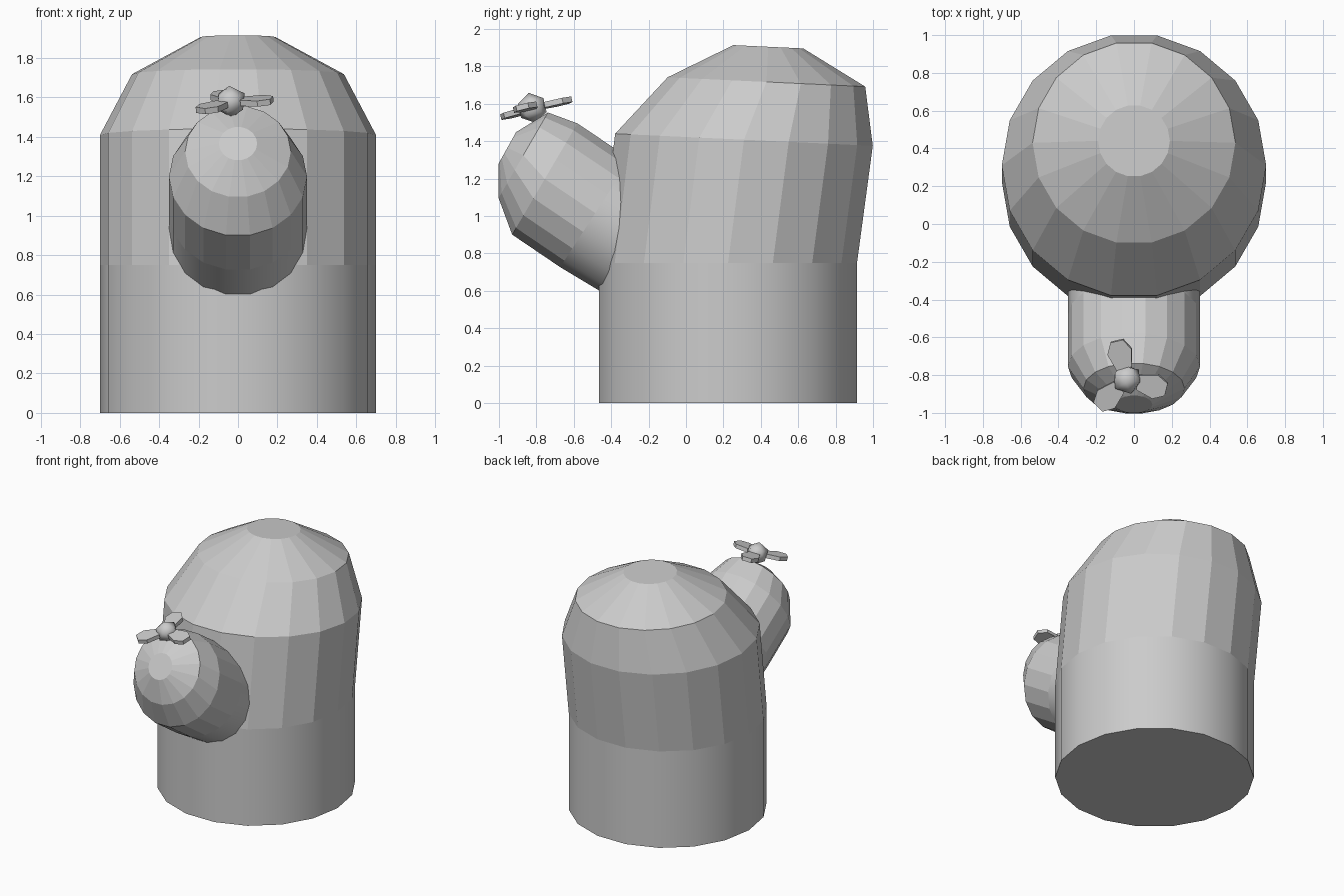
import bpy, bmesh
from math import sin, cos, radians, pi
from mathutils import Vector, Matrix

if "Cube" in bpy.data.objects:
    bpy.data.objects.remove(bpy.data.objects["Cube"])

SIDES = 18


def finish(bm, name):
    bmesh.ops.recalc_face_normals(bm, faces=bm.faces[:])
    mesh = bpy.data.meshes.new(name)
    bm.to_mesh(mesh)
    bm.free()
    obj = bpy.data.objects.new(name, mesh)
    bpy.context.collection.objects.link(obj)
    return obj


def loft(name, rings):
    """Skin rings of (y, z, radius, tilt); the first band is smooth, the rest flat."""
    bm = bmesh.new()
    loops = []
    for y, z, r, tilt in rings:
        t = radians(tilt)
        v = Vector((0, cos(t), -sin(t)))
        loop = []
        for k in range(SIDES):
            a = (k + 0.5) * 2 * pi / SIDES
            loop.append(bm.verts.new(Vector((r * sin(a), y, z)) + v * r * cos(a)))
        loops.append(loop)
    for i, (lo, hi) in enumerate(zip(loops, loops[1:])):
        for k in range(SIDES):
            n = (k + 1) % SIDES
            f = bm.faces.new((lo[k], lo[n], hi[n], hi[k]))
            f.smooth = i == 0
    bm.faces.new(loops[0])
    bm.faces.new(loops[-1])
    # keep the borders of the smooth band crisp
    for loop in loops[:2]:
        for k in range(SIDES):
            bm.edges.get((loop[k], loop[(k + 1) % SIDES])).smooth = False
    return finish(bm, name)


# main trunk, leaning back above the straight base
loft("cactus_trunk", [
    (0.225, 0.0, 0.70, 0), (0.225, 0.75, 0.70, 0), (0.31, 1.408, 0.70, 2.7),
    (0.43, 1.717, 0.537, 2.7), (0.44, 1.905, 0.19, 2.7)])

# side arm growing out of the front
loft("cactus_arm", [
    (-0.164, 0.823, 0.35, -59), (-0.485, 1.016, 0.35, -57), (-0.755, 1.198, 0.35, -59.6),
    (-0.87, 1.325, 0.268, -60), (-0.955, 1.365, 0.097, -61)])

# flower frame, tipped forward with the arm
normal = Vector((-0.085, -0.23, 1)).normalized()
place = Matrix.Translation((-0.037, -0.822, 1.578)) @ \
    Vector((0, 0, 1)).rotation_difference(normal).to_matrix().to_4x4()

# flower centre
bm = bmesh.new()
bmesh.ops.create_icosphere(bm, subdivisions=1, radius=0.082, matrix=place)
for f in bm.faces:
    f.smooth = True
finish(bm, "flower_centre")

# three flat hexagonal petals
outline = [(0.06, -0.04), (0.155, -0.066), (0.215, -0.034),
           (0.215, 0.034), (0.155, 0.066), (0.06, 0.04)]
for i, angle in enumerate((104, 224, 346)):
    m = place @ Matrix.Rotation(radians(angle), 4, 'Z')
    bm = bmesh.new()
    face = bm.faces.new([bm.verts.new(m @ Vector((x, y, -0.015))) for x, y in outline])
    top = bmesh.ops.extrude_face_region(bm, geom=[face], use_keep_orig=True)["geom"]
    bmesh.ops.translate(bm, vec=normal * 0.03,
                        verts=[g for g in top if isinstance(g, bmesh.types.BMVert)])
    finish(bm, f"flower_petal_{i + 1}")
